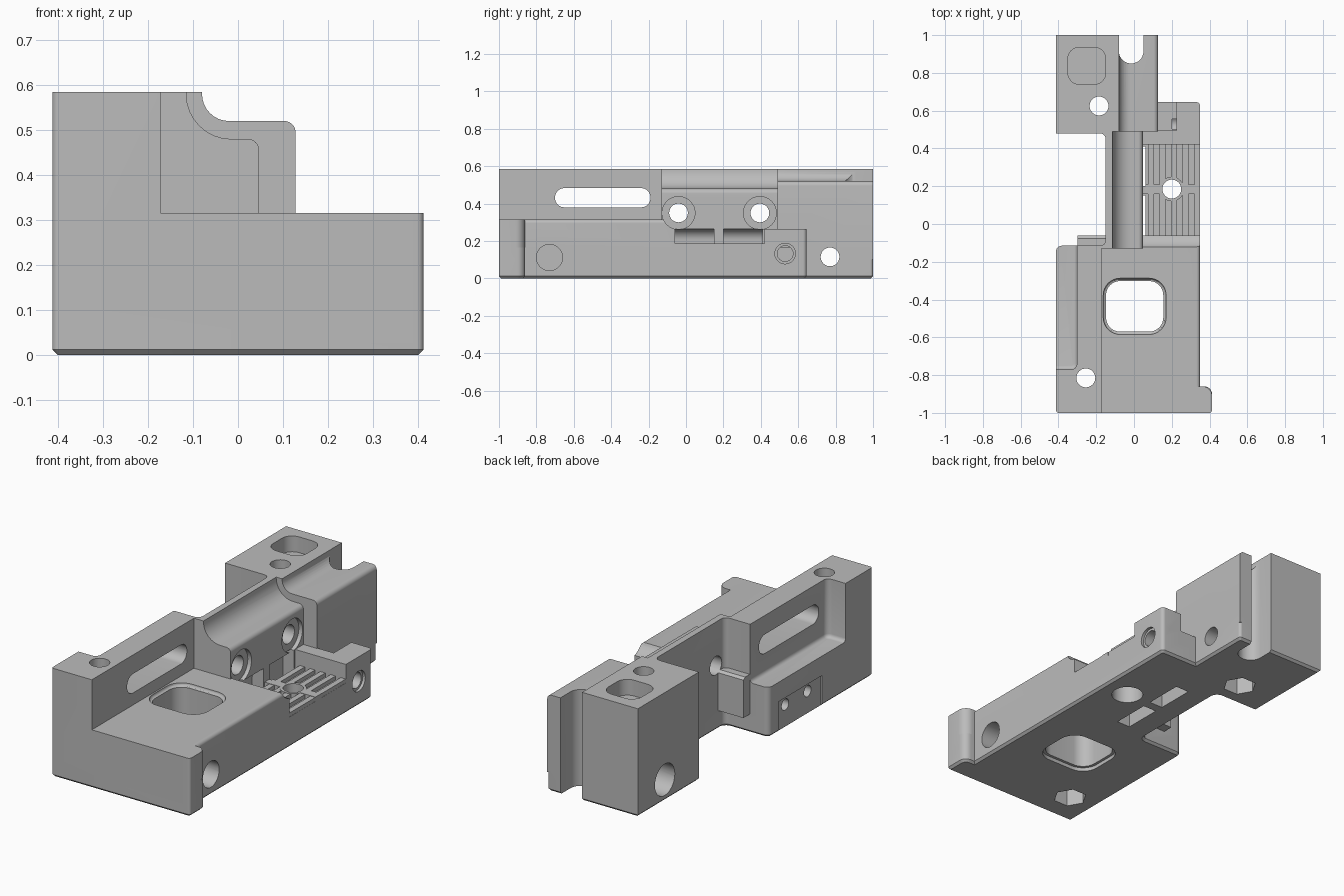
import bpy, bmesh, math
from mathutils import Vector

cube = bpy.data.objects.get("Cube")
if cube:
    bpy.data.objects.remove(cube, do_unlink=True)

grey = bpy.data.materials.new("plain_grey")
grey.use_nodes = True
grey.diffuse_color = (0.5, 0.5, 0.5, 1)
grey.node_tree.nodes["Principled BSDF"].inputs["Base Color"].default_value = (0.5, 0.5, 0.5, 1)


def rounded(points, steps=8):
    """Fillet every corner that carries a radius as its third value."""
    out = []
    for i, p in enumerate(points):
        c = Vector(p[:2])
        if len(p) == 2:
            out.append(c)
            continue
        a = (Vector(points[i - 1][:2]) - c).normalized()
        b = (Vector(points[(i + 1) % len(points)][:2]) - c).normalized()
        half, r = a.angle(b) / 2, p[2]
        centre = c + (a + b).normalized() * (r / math.sin(half))
        v0 = c + a * (r / math.tan(half)) - centre
        v1 = c + b * (r / math.tan(half)) - centre
        turn = math.pi - 2 * half
        for k in range(steps + 1):
            t = k / steps
            out.append(centre + (v0 * math.sin((1 - t) * turn) + v1 * math.sin(t * turn)) / math.sin(turn))
    return out


def prism(name, points, lo, hi, axis="z", low_bevel=0, segments=1):
    """Extrude an outline along an axis, optionally bevelling the low end."""
    place = {"x": lambda u, v, w: (w, u, v),
             "y": lambda u, v, w: (u, w, v),
             "z": lambda u, v, w: (u, v, w)}[axis]
    bm = bmesh.new()
    outline = rounded(points)
    low = [bm.verts.new(place(p.x, p.y, lo)) for p in outline]
    high = [bm.verts.new(place(p.x, p.y, hi)) for p in outline]
    cap = bm.faces.new(low)
    bm.faces.new(high)
    for i in range(len(low)):
        bm.faces.new((low[i - 1], low[i], high[i], high[i - 1]))
    bmesh.ops.recalc_face_normals(bm, faces=bm.faces)
    if low_bevel:
        bmesh.ops.bevel(bm, geom=list(cap.edges), offset=low_bevel, offset_type="OFFSET",
                        segments=segments, profile=0.5, affect="EDGES")
    mesh = bpy.data.meshes.new(name)
    bm.to_mesh(mesh)
    bm.free()
    mesh.materials.append(grey)
    obj = bpy.data.objects.new(name, mesh)
    bpy.context.collection.objects.link(obj)
    return obj


def rect(u0, u1, v0, v1, r=0):
    pts = [(u0, v0), (u1, v0), (u1, v1), (u0, v1)]
    return [p + (r,) for p in pts] if r else pts


def circle(u, v, r, n=32):
    return [(u + r * math.cos(math.tau * k / n), v + r * math.sin(math.tau * k / n)) for k in range(n)]


def combine(body, tool, operation):
    mod = body.modifiers.new(tool.name, "BOOLEAN")
    mod.operation, mod.solver, mod.object = operation, "EXACT", tool
    bpy.context.view_layer.objects.active = body
    bpy.ops.object.modifier_apply(modifier=mod.name)
    bpy.data.objects.remove(tool, do_unlink=True)


# Base plate with chamfered underside
L, R, TOP, FLOOR = -0.413, 0.35, 0.585, 0.165
body = prism("mount_body", [
    (L, -1, 0.015), (0.413, -1, 0.015), (0.413, -0.86, 0.04), (R, -0.86), (R, 0.645, 0.02),
    (0.128, 0.645), (0.128, 1, 0.015), (L, 1), (L, 0.48), (-0.15, 0.48, 0.03),
    (-0.15, -0.115, 0.03), (L, -0.115, 0.03)], 0, FLOOR, low_bevel=0.012)

parts = [
    # Tall spine: front wall, thin middle web, rear block
    prism("spine", [
        (L, -1, 0.015), (-0.172, -1), (-0.172, -0.13), (-0.115, -0.13), (-0.115, 0.49),
        (-0.08, 0.49), (-0.08, 1, 0.015), (L, 1), (L, 0.48), (-0.15, 0.48, 0.03),
        (-0.15, -0.115, 0.03), (L, -0.115, 0.03)], 0.1, TOP),
    # Front deck and corner foot
    prism("front_deck", [(-0.3, 0.1), (R, 0.1), (R, 0.315, 0.02), (-0.3, 0.315)], -1, -0.06, "y"),
    prism("corner_foot", [(0.2, -1), (0.413, -1, 0.015), (0.413, -0.86, 0.05), (0.2, -0.86)], 0.1, 0.315),
    # Curved channel and rear shoulder
    prism("channel", [(-0.14, 0.1), (0.047, 0.1), (0.047, 0.48, 0.025), (-0.115, 0.48, 0.1),
                      (-0.115, TOP), (-0.14, TOP)], -0.13, 0.495, "y"),
    prism("rear_shoulder", [(-0.1, 0.1), (0.128, 0.1), (0.128, 0.52, 0.025), (-0.08, 0.52, 0.06),
                            (-0.08, TOP), (-0.1, TOP)], 0.49, 1, "y"),
    # Side bracket
    prism("side_bracket", [(0.03, 0.42), (R, 0.42), (R, 0.645, 0.02), (0.225, 0.645),
                           (0.225, 0.495), (0.03, 0.495)], 0.1, 0.265),
    prism("grille_crossbar", rect(0.04, R, 0.16, 0.21), 0.15, 0.188),
    prism("grille_boss", circle(0.2, 0.185, 0.065), 0.15, 0.188),
]
# Grille ribs
for i in range(5):
    x = 0.075 + i * 0.061
    parts.append(prism("grille_rib", rect(x, x + 0.03, -0.08, 0.44), 0.15, 0.186))
for part in parts:
    combine(body, part, "UNION")

cuts = [
    # Rear notch with round end, and top pocket
    prism("rear_notch", [(-0.08, 0.85, 0.064), (0.05, 0.85, 0.064), (0.05, 1.1), (-0.08, 1.1)], -0.1, 0.8),
    prism("top_pocket", rect(-0.35, -0.15, 0.74, 0.935, 0.06), 0.5, 0.7),
    # Side relief and slot in the front wall
    prism("wall_relief", [(-0.6, -0.77), (-0.302, -0.77, 0.03), (-0.302, 0), (-0.6, 0)],
          0.27, 0.7, low_bevel=0.02, segments=4),
    prism("wall_slot", rect(-0.70, -0.19, 0.38, 0.483, 0.05), -0.6, 0, "x"),
    # Deck window with eased rims
    prism("deck_window", rect(-0.148, 0.155, -0.57, -0.302, 0.075), -0.1, 0.5),
    prism("window_top_rim", rect(-0.163, 0.17, -0.585, -0.287, 0.09), 0.298, 0.5,
          low_bevel=0.014, segments=3),
    prism("window_bottom_rim", rect(-0.163, 0.17, -0.585, -0.287, 0.09), -0.1, 0.02),
    # Side holes
    prism("deck_side_hole", circle(-0.73, 0.112, 0.07), 0.25, 0.6, "x"),
    prism("bracket_hole", circle(0.53, 0.133, 0.055), 0.335, 0.6, "x"),
    prism("bracket_bore", circle(0.53, 0.133, 0.042), 0.2, 0.6, "x"),
    prism("rear_cross_hole", circle(0.77, 0.115, 0.05), -0.7, 0.7, "x"),
    prism("rear_cross_recess", circle(0.77, 0.115, 0.085), -0.7, -0.3, "x"),
    # Shallow plate seat on the outer wall
    prism("plate_seat", rect(-0.57, -0.2, -0.1, 0.165), -0.6, L + 0.01, "x"),
]
# Channel bolt holes with clearance
for y in (-0.04, 0.395):
    cuts.append(prism("bolt_hole", circle(y, 0.35, 0.05), -0.7, 0.3, "x"))
    cuts.append(prism("bolt_clearance", circle(y, 0.35, 0.088), 0.025, 0.6, "x"))
# Vertical holes with pockets below
for x, y, r, sides in ((-0.185, 0.625, 0.085, 6), (-0.255, -0.815, 0.085, 6), (0.2, 0.185, 0.08, 32)):
    cuts.append(prism("vertical_hole", circle(x, y, 0.05), -0.2, 0.8))
    cuts.append(prism("nut_pocket", circle(x, y, r, sides), -0.2, 0.1))
# Arched slots beside the grille
for y in (-0.06, 0.2):
    cuts.append(prism("vent_slot", [(-0.02, -0.1), (0.06, -0.1), (0.06, 0.265), (-0.02, 0.265, 0.06)],
                      y, y + 0.21, "y"))
for y in (-0.27, -0.46):
    cuts.append(prism("plate_screw_hole", circle(y, 0.12, 0.03), -0.6, -0.3, "x"))
for cut in cuts:
    combine(body, cut, "DIFFERENCE")

# Smooth curved faces, keep sharp edges
bpy.ops.object.select_all(action="DESELECT")
body.select_set(True)
bpy.context.view_layer.objects.active = body
bpy.ops.object.shade_smooth_by_angle(angle=math.radians(30))
